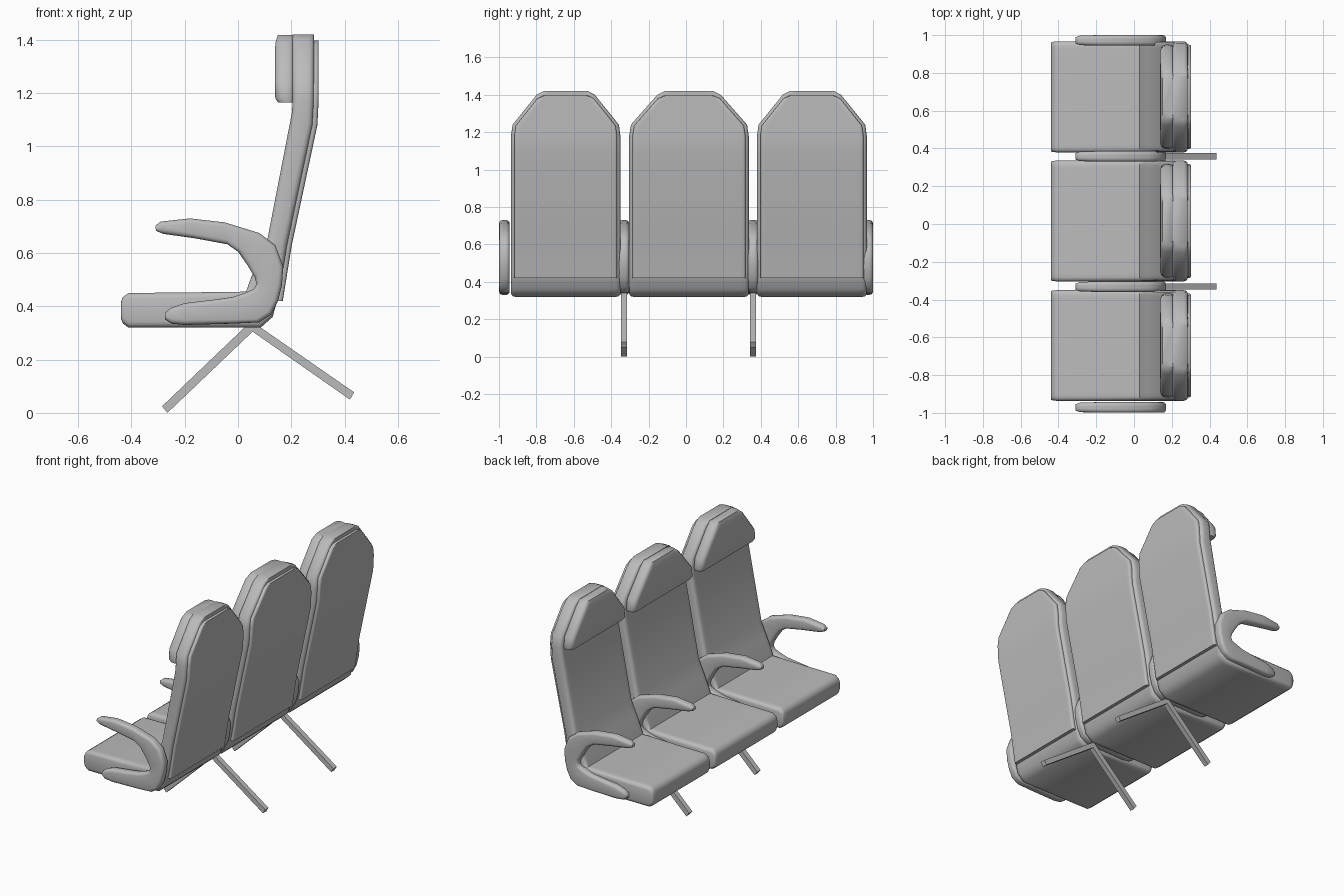
import bpy, bmesh, math
from mathutils import Vector

if "Cube" in bpy.data.objects:
    bpy.data.objects.remove(bpy.data.objects["Cube"])

grey = bpy.data.materials.new("seat_grey")
grey.diffuse_color = (0.5, 0.5, 0.5, 1)
grey.use_nodes = True
grey.node_tree.nodes["Principled BSDF"].inputs["Base Color"].default_value = grey.diffuse_color


def finish(name, bm, angle):
    bmesh.ops.recalc_face_normals(bm, faces=bm.faces[:])
    me = bpy.data.meshes.new(name)
    bm.to_mesh(me)
    bm.free()
    me.materials.append(grey)
    me.shade_smooth()
    me.set_sharp_from_angle(angle=math.radians(angle))
    ob = bpy.data.objects.new(name, me)
    bpy.context.collection.objects.link(ob)
    return ob


def ring(a, b, yc, w, r):
    """Rounded rectangle spanning a->b in the xz plane and yc-w..yc+w in y."""
    a, b = Vector((a[0], 0, a[1])), Vector((b[0], 0, b[1]))
    length = (b - a).length
    u = (b - a) / length
    r = min(r, length * 0.45, w * 0.9)
    flat = min(r + 0.02, w * 0.5 + r * 0.5)
    pts = []
    for su, sy, start in ((1, 1, 0), (-1, 1, 90), (-1, -1, 180), (1, -1, 270)):
        cu, cy = su * (length / 2 - r), sy * (w - r)
        arc = []
        for k in range(4):
            t = math.radians(start + 30 * k)
            arc.append((cu + r * math.cos(t), cy + r * math.sin(t)))
        # extra point keeps the broad faces flat next to the rounded edge
        extra = (su * length / 2, sy * (w - flat))
        pts += [extra] + arc if su * sy > 0 else arc + [extra]
    mid = (a + b) / 2
    return [mid + u * p + Vector((0, yc + q, 0)) for p, q in pts]


def loft(name, stations, yc, w, r, angle=50):
    """stations: (ax, az, bx, bz, width factor)"""
    bm = bmesh.new()
    rings = [[bm.verts.new(p) for p in ring((ax, az), (bx, bz), yc, w * f, r)]
             for ax, az, bx, bz, f in stations]
    n = len(rings[0])
    for p, q in zip(rings, rings[1:]):
        for i in range(n):
            j = (i + 1) % n
            bm.faces.new((p[i], p[j], q[j], q[i]))
    bm.faces.new(rings[0])
    bm.faces.new(rings[-1])
    return finish(name, bm, angle)


# Cushion sweeping up into the backrest
BODY = [(-.44, .415, -.44, .355, .98), (-.432, .435, -.432, .335, .99),
        (-.41, .45, -.41, .32, 1), (-.2, .452, -.2, .32, 1),
        (.03, .455, .085, .32, 1), (.05, .51, .13, .36, 1),
        (.075, .57, .155, .45, 1), (.11, .65, .185, .63, 1),
        (.203, 1.13, .28, 1.08, 1), (.205, 1.18, .285, 1.17, 1),
        (.205, 1.24, .285, 1.24, .97), (.205, 1.40, .285, 1.40, .53),
        (.205, 1.42, .285, 1.42, .40)]
# Raised panel on the rear
PANEL = [(.13, .42, .168, .42, 1), (.165, .63, .202, .63, 1),
         (.26, 1.08, .298, 1.08, 1), (.265, 1.18, .303, 1.18, 1),
         (.265, 1.235, .303, 1.235, .97), (.265, 1.38, .303, 1.38, .55),
         (.265, 1.397, .303, 1.397, .42)]
# Headrest pad
HEAD = [(.15, 1.165, .215, 1.165, .93), (.14, 1.18, .215, 1.18, .94),
        (.138, 1.24, .215, 1.24, .91), (.14, 1.39, .215, 1.39, .51),
        (.15, 1.418, .215, 1.418, .40)]
for label, yc, w in (("left", .673, .294), ("middle", .016, .32), ("right", -.643, .293)):
    loft(label + "_seat", BODY, yc, w, .022, 60)
    loft(label + "_back_panel", PANEL, yc, w - .018, .012)
    loft(label + "_headrest", HEAD, yc, w, .028)

# C-shaped armrests, swept from the upper tip round to the lower tip
ARM = [(-.31, .703, -.308, .683, .6), (-.29, .718, -.28, .672, .9),
       (-.18, .73, -.16, .655, 1), (-.05, .715, -.04, .633, 1),
       (.08, .675, .0, .605, 1), (.14, .63, .035, .555, 1),
       (.17, .55, .062, .51, 1), (.165, .48, .07, .485, 1),
       (.15, .42, .06, .465, 1), (.125, .37, .03, .452, 1),
       (.08, .34, -.02, .435, 1), (-.02, .335, -.09, .425, 1),
       (-.2, .33, -.2, .412, 1), (-.25, .335, -.25, .395, .9),
       (-.275, .352, -.272, .378, .6)]
for i, yc in enumerate((.972, .358, -.332, -.971)):
    loft("armrest_%d" % (i + 1), ARM, yc, .028, .018, 60)

# Inverted V legs
LEG = [(.05, .345), (-.285, .025), (-.265, 0), (.055, .305), (.42, .05), (.436, .077)]
for label, yc in (("left", .359), ("right", -.331)):
    bm = bmesh.new()
    face = bm.faces.new([bm.verts.new((x, yc - .0165, z)) for x, z in LEG])
    ext = bmesh.ops.extrude_face_region(bm, geom=[face])
    verts = [v for v in ext["geom"] if isinstance(v, bmesh.types.BMVert)]
    bmesh.ops.translate(bm, verts=verts, vec=(0, .033, 0))
    finish(label + "_leg", bm, 20)
